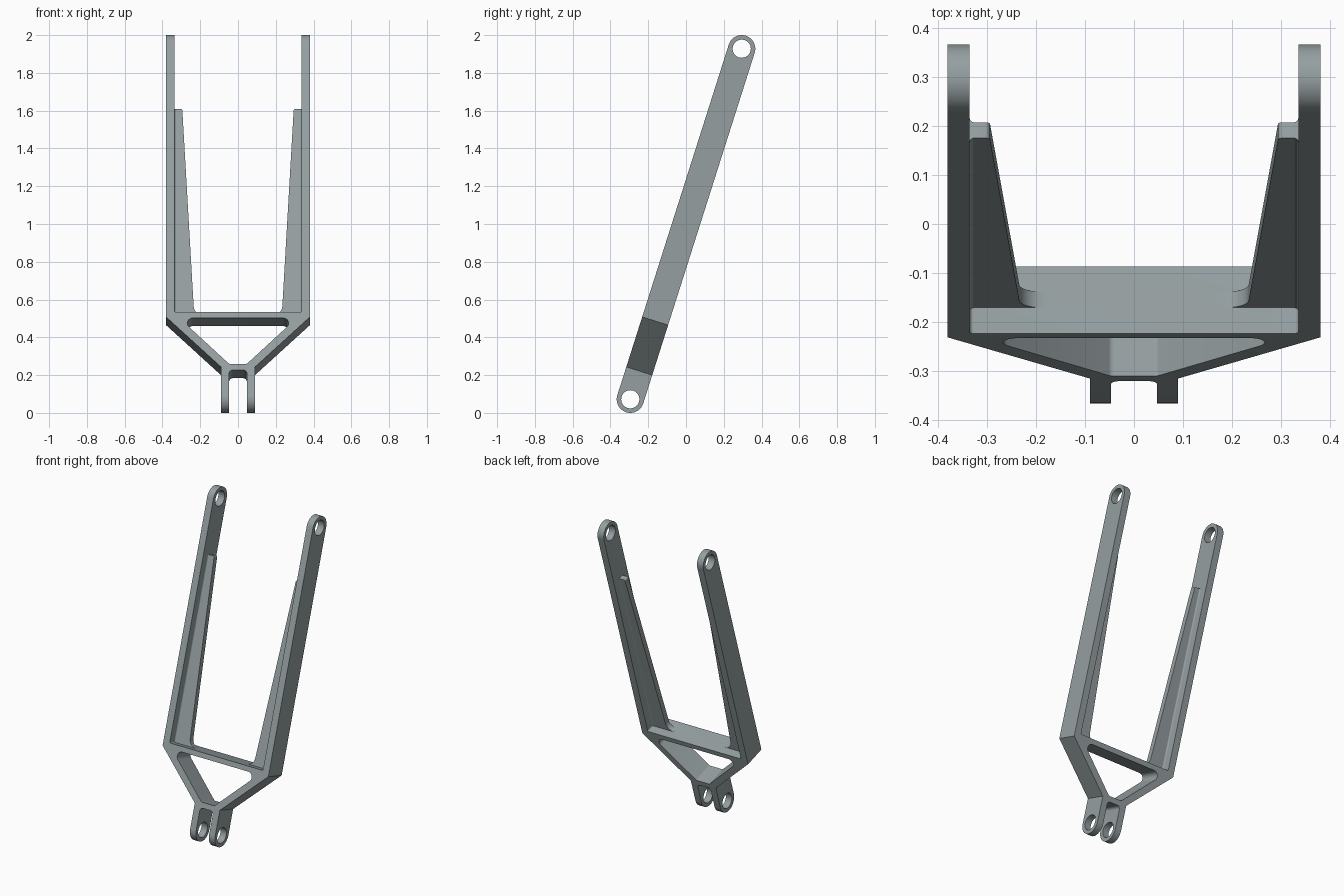
import bpy, bmesh, math
from mathutils import Vector, Matrix

cube = bpy.data.objects.get("Cube")
if cube:
    bpy.data.objects.remove(cube, do_unlink=True)

TILT = math.atan2(0.59, 1.856)     # backward lean of the fork
LENGTH = math.hypot(0.59, 1.856)   # distance between pin centres
R = 0.072                          # half depth, and radius of the ends
PIN = 0.048                        # pin hole radius
PLACE = Matrix.Translation((0, -0.295, 0.072)) @ Matrix.Rotation(-TILT, 4, 'X')

steel = bpy.data.materials.new("grey_steel")
steel.use_nodes = True
colour = (0.30, 0.345, 0.355, 1)
steel.diffuse_color = colour
steel.node_tree.nodes["Principled BSDF"].inputs["Base Color"].default_value = colour


def rounded(corners, steps=8):
    """Polygon from (a, b) or (a, b, radius) corners."""
    out = []
    for i, c in enumerate(corners):
        p = Vector(c[:2])
        if len(c) == 2:
            out.append(p)
            continue
        d1 = (Vector(corners[i - 1][:2]) - p).normalized()
        d2 = (Vector(corners[(i + 1) % len(corners)][:2]) - p).normalized()
        half = d1.angle(d2) / 2
        centre = p + (d1 + d2).normalized() * c[2] / math.sin(half)
        start = p + d1 * c[2] / math.tan(half) - centre
        end = p + d2 * c[2] / math.tan(half) - centre
        turn = math.atan2(start.x * end.y - start.y * end.x, start.dot(end))
        out += [centre + Matrix.Rotation(turn * k / steps, 2) @ start for k in range(steps + 1)]
    return out


def mirrored(corners):
    return corners + [(-c[0], *c[1:]) for c in reversed(corners)]


def prism(name, points, axis, lo, hi):
    """Extrude a closed outline along one axis, the outline using the other two in order."""
    bm = bmesh.new()
    verts = []
    for p in points:
        co = list(p)
        co.insert(axis, lo)
        verts.append(bm.verts.new(co))
    face = bm.faces.new(verts)
    new = bmesh.ops.extrude_face_region(bm, geom=[face])["geom"]
    offset = Vector((0, 0, 0))
    offset[axis] = hi - lo
    bmesh.ops.translate(bm, vec=offset, verts=[g for g in new if isinstance(g, bmesh.types.BMVert)])
    bmesh.ops.recalc_face_normals(bm, faces=bm.faces)
    mesh = bpy.data.meshes.new(name)
    bm.to_mesh(mesh)
    bm.free()
    obj = bpy.data.objects.new(name, mesh)
    bpy.context.collection.objects.link(obj)
    return obj


def activate(obj):
    bpy.ops.object.select_all(action='DESELECT')
    obj.select_set(True)
    bpy.context.view_layer.objects.active = obj


def combine(obj, tool, operation):
    tool.hide_render = True
    mod = obj.modifiers.new(operation.title(), 'BOOLEAN')
    mod.operation, mod.object, mod.solver = operation, tool, 'EXACT'
    activate(obj)
    bpy.ops.object.modifier_apply(modifier=mod.name)
    bpy.data.objects.remove(tool, do_unlink=True)


def finish(obj):
    obj.data.transform(PLACE)
    obj.data.materials.clear()
    obj.data.materials.append(steel)
    activate(obj)
    bpy.ops.object.shade_smooth_by_angle(angle=math.radians(30))


# Fork frame: front outline with legs, elbows, neck and lugs
outline = mirrored([(0.047, 0.14, 0.02), (0.047, -0.1), (0.09, -0.1), (0.09, 0.157),
                    (0.381, 0.435), (0.381, 2.1), (0.336, 2.1), (0.336, 0.462, 0.008)])
frame = prism("fork_frame", rounded(outline), 1, -0.1, 0.1)

# Window under the crossbar
window = mirrored([(0.047, 0.174, 0.015), (0.312, 0.43, 0.03)])
combine(frame, prism("window_cutter", rounded(window), 1, -0.2, 0.2), 'DIFFERENCE')

# Side outline with round ends
side = [(R * math.cos(t), end + R * math.sin(t))
        for end, first in ((LENGTH, 0), (0, math.pi))
        for t in (first + math.pi * k / 24 for k in range(25))]
combine(frame, prism("side_outline", side, 0, -0.5, 0.5), 'INTERSECT')

# Pin holes at both ends
for end in (0, LENGTH):
    circle = [(PIN * math.cos(math.tau * k / 40), end + PIN * math.sin(math.tau * k / 40))
              for k in range(40)]
    combine(frame, prism("pin_cutter", circle, 0, -0.6, 0.6), 'DIFFERENCE')
finish(frame)

# Tapered stiffening ribs inside the legs, with coves where they meet the legs
rib = [(0.34, 0.455), (0.34, 1.607), (0.295, 1.607, 0.01),
       (0.232, 0.462, 0.05), (0.15, 0.462), (0.15, 0.455)]
cove = [(0.34, 0.027), (0.336, 0.027), (0.336, 0.0168, 0.0095), (0.325, 0.0168)]
cove += [(x, -y, *r) for x, y, *r in reversed(cove)]
for name, s in (("left", 1), ("right", -1)):
    flip = lambda pts: [(s * p.x, p.y) for p in rounded(pts)]
    finish(prism(name + "_rib", flip(rib), 1, -0.017, 0.017))
    finish(prism(name + "_rib_cove", flip(cove), 2, 0.455, 1.607))
